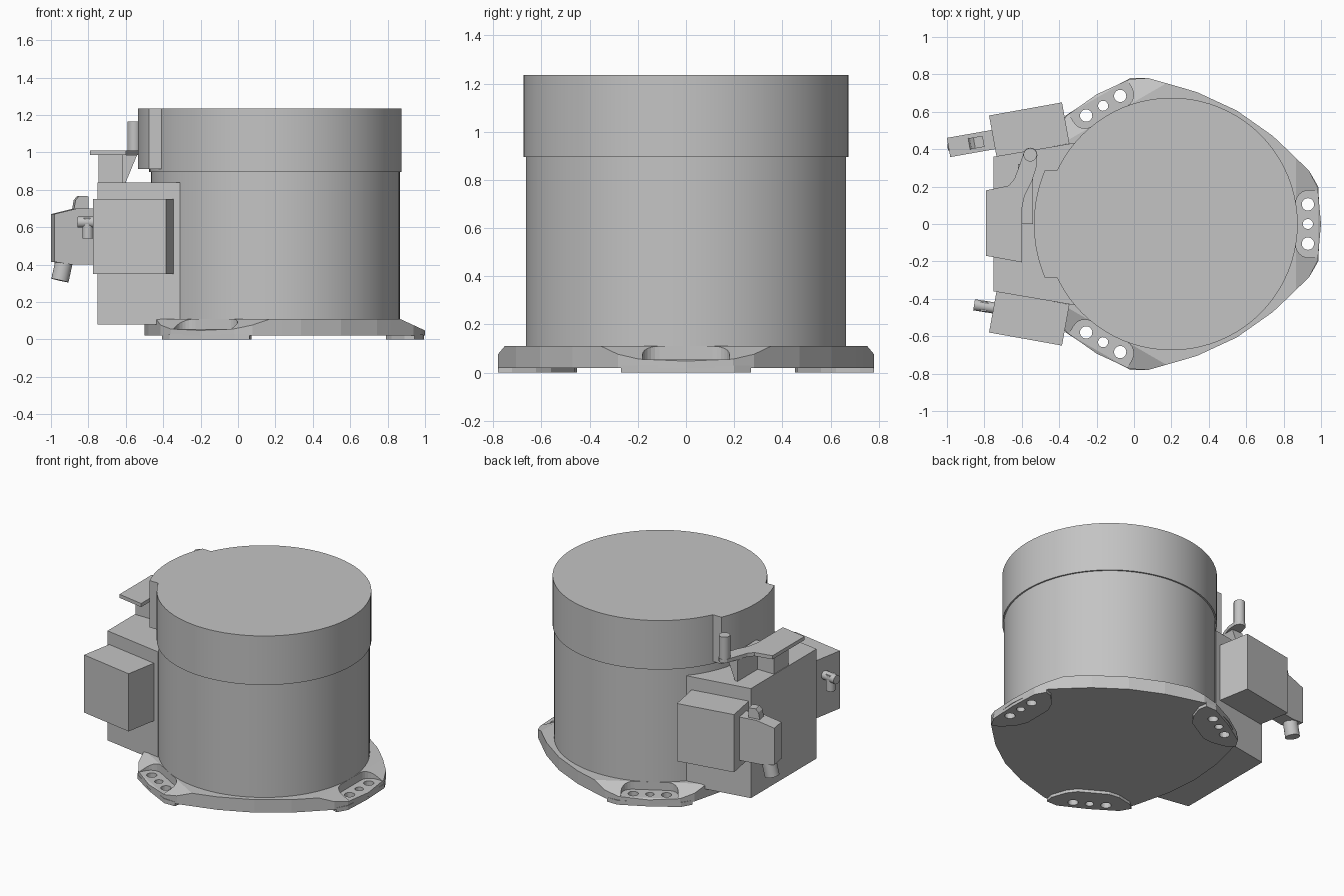
import bpy, bmesh
from math import radians, sin, cos, pi, asin
from mathutils import Matrix, Vector

if "Cube" in bpy.data.objects:
    bpy.data.objects.remove(bpy.data.objects["Cube"])

grey = bpy.data.materials.new("plain_grey")
grey.use_nodes = True
GREY = (0.55, 0.55, 0.55, 1)
grey.diffuse_color = GREY
grey.node_tree.nodes["Principled BSDF"].inputs["Base Color"].default_value = GREY

CX = 0.2                                  # axis of the drum
AXIS = Matrix.Translation((CX, 0, 0))
UPRIGHT = Matrix.Rotation(pi / 2, 4, 'X')  # turns an xy profile into an xz one
LOBES = [AXIS @ Matrix.Rotation(radians(a), 4, 'Z') for a in (0, 120, 240)]


def finish(bm, name):
    bmesh.ops.recalc_face_normals(bm, faces=bm.faces)
    mesh = bpy.data.meshes.new(name)
    bm.to_mesh(mesh)
    bm.free()
    mesh.materials.append(grey)
    obj = bpy.data.objects.new(name, mesh)
    bpy.context.collection.objects.link(obj)
    return obj


def add_prism(bm, points, low, high, matrix=Matrix()):
    face = bm.faces.new([bm.verts.new(matrix @ Vector((x, y, low))) for x, y in points])
    top = bmesh.ops.extrude_face_region(bm, geom=[face])["geom"]
    verts = [v for v in top if isinstance(v, bmesh.types.BMVert)]
    bmesh.ops.translate(bm, verts=verts, vec=matrix.to_3x3() @ Vector((0, 0, high - low)))


def prism(name, points, low, high, matrix=Matrix()):
    bm = bmesh.new()
    add_prism(bm, points, low, high, matrix)
    return finish(bm, name)


def circle(r, n=24, x=0, y=0):
    return [(x + r * cos(2 * pi * i / n), y + r * sin(2 * pi * i / n)) for i in range(n)]


def smooth(obj):
    bpy.ops.object.select_all(action='DESELECT')
    obj.select_set(True)
    bpy.context.view_layer.objects.active = obj
    bpy.ops.object.shade_smooth_by_angle(angle=radians(30))


def rod(name, r, start, end):
    start, end = Vector(start), Vector(end)
    turn = (end - start).to_track_quat('Z', 'Y').to_matrix().to_4x4()
    obj = prism(name, circle(r), 0, (end - start).length, Matrix.Translation(start) @ turn)
    smooth(obj)
    return obj


def cut(obj, cutter):
    mod = obj.modifiers.new("cut", 'BOOLEAN')
    mod.operation = 'DIFFERENCE'
    mod.solver = 'EXACT'
    mod.object = cutter
    bpy.context.view_layer.objects.active = obj
    bpy.ops.object.modifier_apply(modifier=mod.name)


# Drum body and its wider cap
smooth(prism("drum_body", circle(0.665, 80), 0.1, 0.9, AXIS))
smooth(prism("drum_cap", circle(0.675, 80), 0.895, 1.235, AXIS))

# Three-lobed base plate, with the top sloping down at each lobe
half = [(14, 0.806), (21, 0.79), (33, 0.735), (41, 0.718)]
lobe = [(-a, r) for a, r in reversed(half)] + [(0, 0.8)] + half + [(60, 0.7)]
outline = [(r * cos(radians(a + turn)), r * sin(radians(a + turn)))
           for turn in (0, 120, 240) for a, r in lobe]
bm = bmesh.new()
add_prism(bm, outline, 0.02, 0.11, AXIS)
for m in LOBES:
    bmesh.ops.bisect_plane(bm, geom=bm.verts[:] + bm.edges[:] + bm.faces[:],
                           plane_co=m @ Vector((0.665, 0, 0.11)),
                           plane_no=m.to_3x3() @ Vector((0.06, 0, 0.13)), clear_outer=True)
    bmesh.ops.holes_fill(bm, edges=[e for e in bm.edges if e.is_boundary], sides=0)
base = finish(bm, "base_plate")

# Foot pads under the lobes
side = [(0.785, 0.2), (0.745, 0.27), (0.69, 0.25), (0.62, 0.17), (0.59, 0.1)]
pad = [(0.795, 0)] + side + [(x, -y) for x, y in reversed(side)]
bm = bmesh.new()
for m in LOBES:
    add_prism(bm, pad, 0, 0.03, m)
pads = finish(bm, "foot_pads")

# Bolt pockets and bolt holes
corner = [(0.735 - 0.07 * sin(radians(a)), 0.11 + 0.07 * cos(radians(a))) for a in range(0, 91, 15)]
pocket = [(0.9, 0.18)] + corner + [(x, -y) for x, y in reversed(corner)] + [(0.9, -0.18)]
pocket_bm, hole_bm = bmesh.new(), bmesh.new()
for m in LOBES:
    add_prism(pocket_bm, pocket, 0.055, 0.2, m)
    for y, r in ((-0.105, 0.033), (0, 0.027), (0.105, 0.033)):
        add_prism(hole_bm, circle(r, 20, 0.73, y), -0.1, 0.3, m)
pocket_cutter = finish(pocket_bm, "pocket_cutter")
hole_cutter = finish(hole_bm, "hole_cutter")
cut(base, pocket_cutter)
cut(base, hole_cutter)
cut(pads, hole_cutter)
for cutter in (pocket_cutter, hole_cutter):
    bpy.data.objects.remove(cutter)

# Main control housing and a slanted box on each end
prism("control_housing", [(-0.75, -0.36), (-0.31, -0.435), (-0.31, 0.435), (-0.75, 0.36)], 0.08, 0.84)
for name, s in (("back_side_box", 1), ("front_side_box", -1)):
    prism(name, [(-0.775, 0.58 * s), (-0.385, 0.65 * s), (-0.345, 0.43 * s), (-0.735, 0.36 * s)], 0.35, 0.75)

# Curved guard against the cap, with square-cut ends
R_OUT, R_IN, END = 0.735, 0.67, 0.29
guard = []
for r, way in ((R_OUT, 1), (R_IN, -1)):
    limit = asin(END / r)
    arc = [limit * (i / 10 - 1) for i in range(21)]
    guard += [(CX - r * cos(a), r * sin(a)) for a in arc[::way]]
smooth(prism("curved_guard", guard, 0.91, 1.235))

# Lever: plate with a curved arm, post, sloped gusset and pin
tip = [(-0.555 + 0.038 * cos(radians(a)), 0.37 + 0.038 * sin(radians(a))) for a in range(0, 181, 30)]
lever = [(-0.79, -0.17), (-0.6, -0.205), (-0.6, 0.08), (-0.585, 0.15), (-0.545, 0.23), (-0.52, 0.31)]
lever += tip + [(-0.61, 0.32), (-0.64, 0.24), (-0.67, 0.205), (-0.79, 0.18)]
prism("lever_plate", lever, 0.985, 1.01)
prism("lever_post", [(-0.745, -0.06), (-0.615, -0.06), (-0.615, 0.1), (-0.745, 0.1)], 0.83, 0.99)
prism("lever_gusset", [(-0.62, 0.83), (-0.6, 0.84), (-0.54, 0.985), (-0.62, 0.985)], -0.32, 0, UPRIGHT)
rod("lever_pin", 0.036, (-0.555, 0.37, 0.99), (-0.555, 0.37, 1.165))

# Large plug on the back box, with a latch and a cable stub
PLUG = Matrix.Translation((-0.76, 0.45, 0)) @ Matrix.Rotation(radians(10), 4, 'Z')
prism("plug_body", [(0.02, 0.4), (0.02, 0.7), (-0.11, 0.7), (-0.235, 0.67), (-0.235, 0.415), (-0.14, 0.4)],
      -0.052, 0.052, PLUG @ UPRIGHT)
prism("plug_latch", [(-0.045, 0.66), (-0.045, 0.765), (-0.095, 0.768), (-0.115, 0.745), (-0.13, 0.66)],
      -0.03, 0.03, PLUG @ UPRIGHT)
rod("plug_cable", 0.047, PLUG @ Vector((-0.165, 0, 0.45)), PLUG @ Vector((-0.195, 0, 0.315)))

# Small elbow fitting on the front box
rod("fitting_stem", 0.03, (-0.73, -0.452, 0.627), (-0.855, -0.432, 0.627))
rod("fitting_outlet", 0.029, (-0.803, -0.44, 0.65), (-0.803, -0.44, 0.54))
